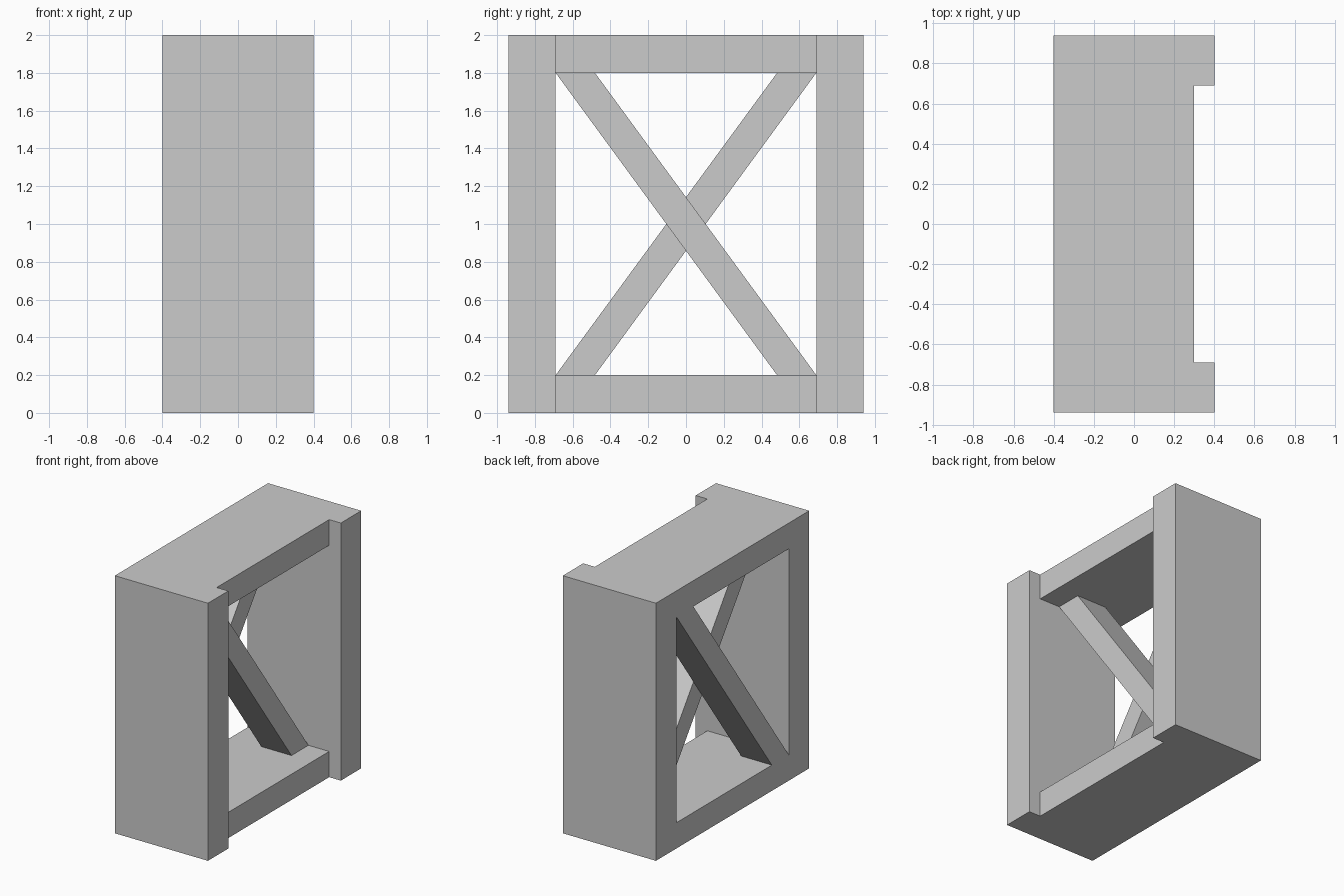
import bpy

if "Cube" in bpy.data.objects:
    bpy.data.objects.remove(bpy.data.objects["Cube"])

POST_OUT, POST_IN = 0.94, 0.69   # post extents in y
RAIL_H = 0.2                     # rail thickness
BRACE_W = 0.208                  # brace width measured along y


def prism(name, profile, x0, x1):
    """Extrude a counter-clockwise (y, z) outline from x0 to x1."""
    n = len(profile)
    verts = [(x, y, z) for x in (x0, x1) for y, z in profile]
    faces = [tuple(reversed(range(n))), tuple(range(n, 2 * n))]
    faces += [(i, (i + 1) % n, n + (i + 1) % n, n + i) for i in range(n)]
    mesh = bpy.data.meshes.new(name)
    mesh.from_pydata(verts, [], faces)
    obj = bpy.data.objects.new(name, mesh)
    bpy.context.collection.objects.link(obj)
    return obj


def box(name, x0, x1, y0, y1, z0, z1):
    return prism(name, [(y0, z0), (y1, z0), (y1, z1), (y0, z1)], x0, x1)


# Side posts
box("front_post", -0.4, 0.4, -POST_OUT, -POST_IN, 0, 2)
box("back_post", -0.4, 0.4, POST_IN, POST_OUT, 0, 2)

# Rails, set back from the right face of the posts
box("bottom_rail", -0.4, 0.3, -POST_IN, POST_IN, 0, RAIL_H)
box("top_rail", -0.4, 0.3, -POST_IN, POST_IN, 2 - RAIL_H, 2)

# Crossed diagonal braces, one behind the other
lo, hi = RAIL_H, 2 - RAIL_H
a, b = POST_IN, POST_IN - BRACE_W
prism("right_brace", [(b, lo), (a, lo), (-b, hi), (-a, hi)], -0.137, 0.122)
prism("left_brace", [(-a, lo), (-b, lo), (a, hi), (b, hi)], -0.4, -0.137)
